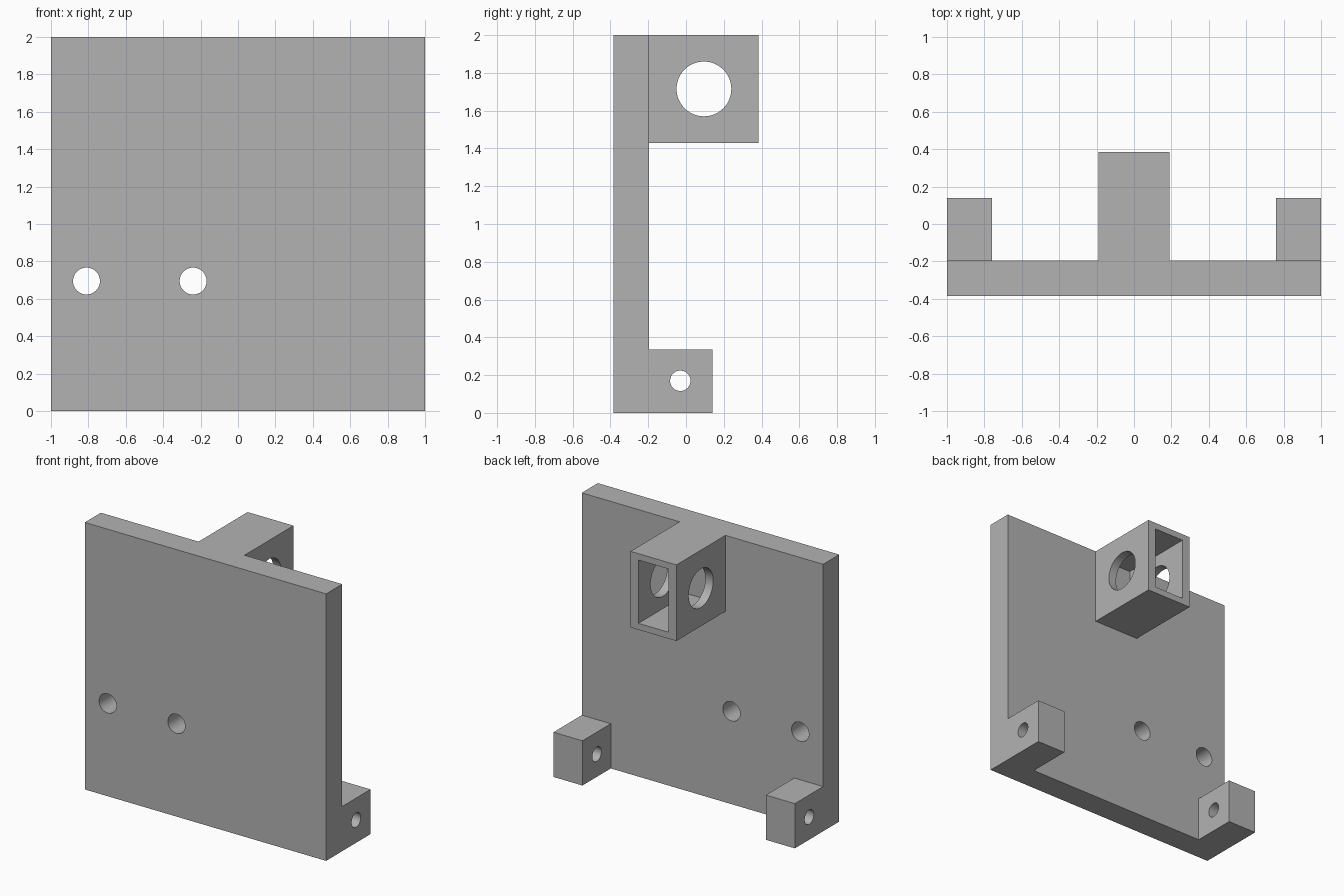
import bpy
import bmesh
import math
from mathutils import Matrix, Vector

default = bpy.data.objects.get("Cube")
if default:
    bpy.data.objects.remove(default, do_unlink=True)

grey = bpy.data.materials.new("plain grey")
grey.use_nodes = True
grey.diffuse_color = (0.45, 0.45, 0.45, 1)
grey.node_tree.nodes["Principled BSDF"].inputs["Base Color"].default_value = grey.diffuse_color


def add_object(name, bm):
    mesh = bpy.data.meshes.new(name)
    bm.to_mesh(mesh)
    bm.free()
    mesh.materials.append(grey)
    obj = bpy.data.objects.new(name, mesh)
    bpy.context.collection.objects.link(obj)
    return obj


def box(name, low, high):
    low, high = Vector(low), Vector(high)
    bm = bmesh.new()
    bmesh.ops.create_cube(bm, size=1, matrix=Matrix.Translation((low + high) / 2)
                          @ Matrix.Diagonal((*(high - low), 1)))
    return add_object(name, bm)


def rod(name, centre, radius, length, axis):
    turn = Matrix.Rotation(math.pi / 2, 4, "Y" if axis == "X" else "X")
    bm = bmesh.new()
    bmesh.ops.create_cone(bm, cap_ends=True, segments=48, radius1=radius, radius2=radius,
                          depth=length, matrix=Matrix.Translation(centre) @ turn)
    return add_object(name, bm)


def combine(target, other, operation):
    other.hide_render = True
    mod = target.modifiers.new(other.name, "BOOLEAN")
    mod.operation = operation
    mod.solver = "EXACT"
    mod.object = other
    bpy.context.view_layer.objects.active = target
    bpy.ops.object.modifier_apply(modifier=mod.name)
    bpy.data.objects.remove(other, do_unlink=True)


FRONT, BACK = -0.385, -0.195

# Upright plate
bracket = box("mounting_bracket", (-1, FRONT, 0), (1, BACK, 2))

# Hollow block at the top and a foot at each lower corner
combine(bracket, box("top_block", (-0.19, BACK - 0.05, 1.43), (0.19, 0.385, 2)), "UNION")
for side, x in (("right", -0.88), ("left", 0.88)):
    foot = box(side + "_foot", (x - 0.12, BACK - 0.05, 0), (x + 0.12, 0.14, 0.335))
    combine(bracket, foot, "UNION")

# Pocket open to the back, with a round window through its side walls
combine(bracket, box("pocket", (-0.125, BACK, 1.478), (0.125, 0.5, 1.952)), "DIFFERENCE")
combine(bracket, rod("block_hole", (0, 0.095, 1.715), 0.145, 1, "X"), "DIFFERENCE")

# Pivot holes through both feet
combine(bracket, rod("foot_holes", (0, -0.03, 0.17), 0.054, 3, "X"), "DIFFERENCE")

# Two screw holes through the plate
for x in (-0.81, -0.24):
    combine(bracket, rod("screw_hole", (x, FRONT, 0.695), 0.072, 1, "Y"), "DIFFERENCE")

# Keep planes flat and hole walls smooth
bpy.ops.object.select_all(action="DESELECT")
bracket.select_set(True)
bpy.context.view_layer.objects.active = bracket
bpy.ops.object.shade_smooth_by_angle(angle=math.radians(30))
